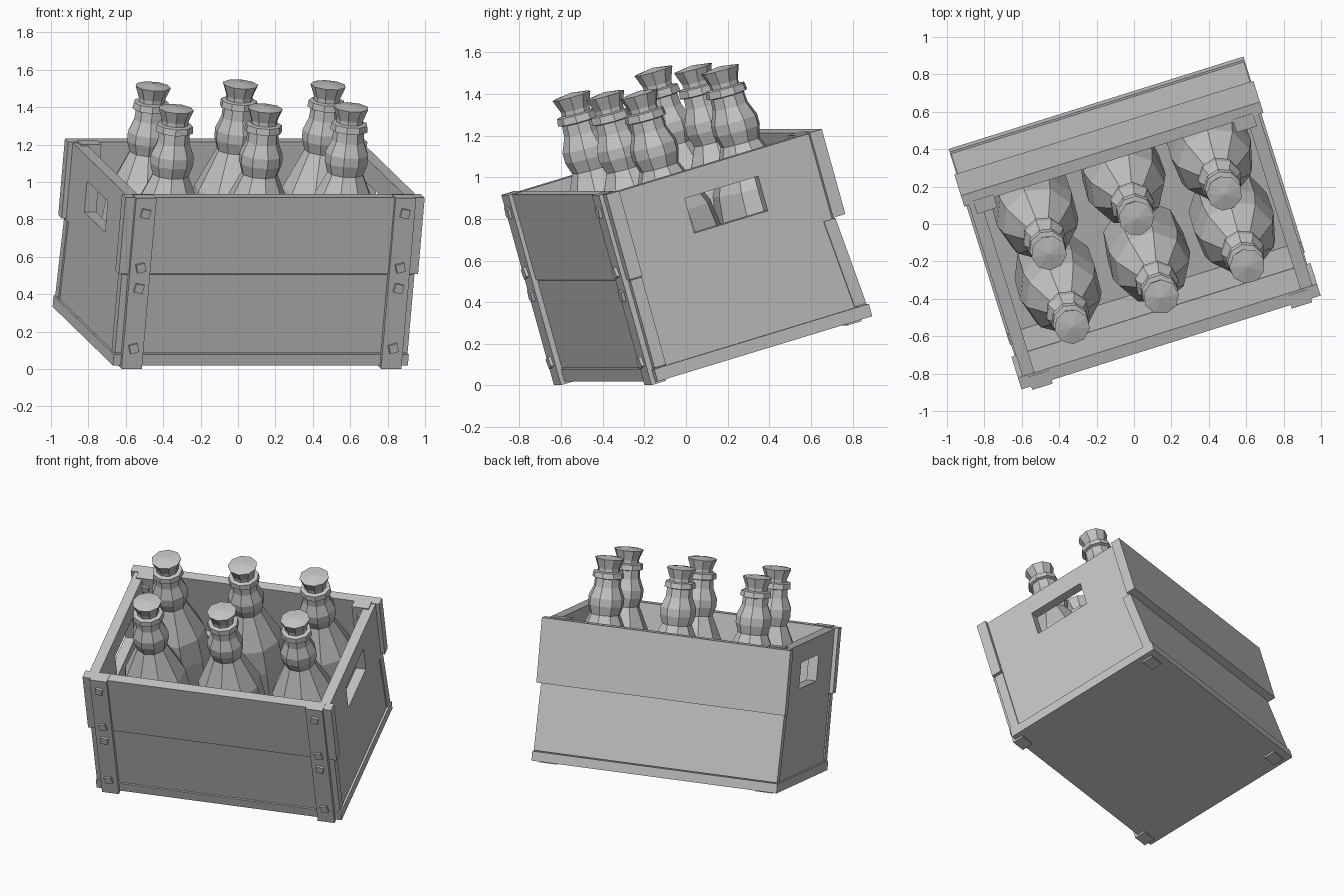
import bpy, bmesh, math
from mathutils import Matrix, Vector

if "Cube" in bpy.data.objects:
    bpy.data.objects.remove(bpy.data.objects["Cube"], do_unlink=True)

# One plain grey for everything
grey = bpy.data.materials.new("plain_grey")
grey.use_nodes = True
colour = (0.55, 0.55, 0.55, 1)
grey.diffuse_color = colour
grey.node_tree.nodes["Principled BSDF"].inputs["Base Color"].default_value = colour

# The whole crate is turned and leans forward onto its front feet
LEAN = Matrix.Rotation(math.radians(17.4), 4, 'Z') @ Matrix.Rotation(math.radians(16.2), 4, 'X')


def add(name, bm, place):
    bmesh.ops.recalc_face_normals(bm, faces=bm.faces)
    mesh = bpy.data.meshes.new(name)
    bm.to_mesh(mesh)
    bm.free()
    mesh.materials.append(grey)
    obj = bpy.data.objects.new(name, mesh)
    bpy.context.scene.collection.objects.link(obj)
    obj.matrix_world = LEAN @ place
    return obj


def box(name, xs, ys, zs, turn=0, top_shift=0):
    """Box between the given limits, with optional roll and a leaning top."""
    size = Vector((xs[1] - xs[0], ys[1] - ys[0], zs[1] - zs[0]))
    centre = Vector((sum(xs), sum(ys), sum(zs))) / 2
    bm = bmesh.new()
    bmesh.ops.create_cube(bm, size=1)
    bmesh.ops.scale(bm, vec=size, verts=bm.verts)
    for v in bm.verts:
        if v.co.z > 0:
            v.co.y += top_shift
    return add(name, bm, Matrix.Translation(centre) @ Matrix.Rotation(turn, 4, 'Y'))


# Base board
box("base", (-0.826, 0.826), (-0.38, 0.745), (0.13, 0.192))

# Front and back: two planks each, the upper one a little longer
box("front_lower_plank", (-0.82, 0.82), (-0.375, -0.315), (0.197, 0.634))
box("front_upper_plank", (-0.838, 0.838), (-0.382, -0.315), (0.64, 1.065))
box("back_lower_plank", (-0.82, 0.82), (0.675, 0.735), (0.197, 0.634), top_shift=-0.035)
box("back_upper_plank", (-0.838, 0.838), (0.685, 0.748), (0.64, 1.065))

# Sides with a hand hole cut through
for side, label in ((-1, "right"), (1, "left")):
    xs = sorted((side * 0.745, side * 0.812))
    board = box(label + "_side_board", xs, (-0.315, 0.685), (0.192, 1.06))
    cutter = box("hole_cutter", (xs[0] - 0.1, xs[1] + 0.1), (0, 0.385), (0.762, 0.935))
    cutter.hide_render = True
    cut = board.modifiers.new("hand_hole", 'BOOLEAN')
    cut.operation = 'DIFFERENCE'
    cut.solver = 'EXACT'
    cut.object = cutter
    bpy.context.view_layer.update()
    bpy.context.view_layer.objects.active = board
    bpy.ops.object.modifier_apply(modifier=cut.name)
    bpy.data.objects.remove(cutter, do_unlink=True)

# Corner posts with square pegs, facing forward
for row, face in (("front", -0.402), ("back", 0.625)):
    for side, label in ((-1, "right"), (1, "left")):
        mid = side * 0.727
        box(f"{row}_{label}_post", (mid - 0.057, mid + 0.057), (face, face + 0.075), (0.118, 1.068))
        for i, z in enumerate((0.233, 0.567, 0.681, 0.983)):
            box(f"{row}_{label}_peg_{i}", (mid - 0.024, mid + 0.024), (face - 0.015, face + 0.02),
                (z - 0.024, z + 0.024), turn=math.radians(12 if i % 2 else -16))

# Bottle outline from floor to stopper: radius, height
OUTLINE = [(0, 0.195), (0.19, 0.195), (0.218, 0.3), (0.222, 0.7), (0.2, 0.87), (0.135, 1.01),
           (0.098, 1.09), (0.117, 1.15), (0.117, 1.2), (0.088, 1.27), (0.084, 1.325),
           (0.103, 1.33), (0.098, 1.365), (0.072, 1.37), (0.072, 1.39), (0.096, 1.455), (0, 1.47)]


def bottle(name, x, y, turn):
    bm = bmesh.new()
    verts = [bm.verts.new((r, 0, z)) for r, z in OUTLINE]
    edges = [bm.edges.new(pair) for pair in zip(verts, verts[1:])]
    bmesh.ops.spin(bm, geom=verts + edges, cent=(0, 0, 0), axis=(0, 0, 1),
                   angle=math.tau, steps=9, use_duplicate=False)
    bmesh.ops.remove_doubles(bm, verts=bm.verts, dist=0.0005)
    add(name, bm, Matrix.Translation((x, y, 0)) @ Matrix.Rotation(turn, 4, 'Z'))


# Six bottles in two rows
for row, ys in (("front", (-0.02, -0.01, 0.01)), ("back", (0.41, 0.45, 0.435))):
    for i, (x, y) in enumerate(zip((-0.48, 0.022, 0.51), ys)):
        bottle(f"{row}_bottle_{i}", x, y, 0.3 + i * 0.25)
